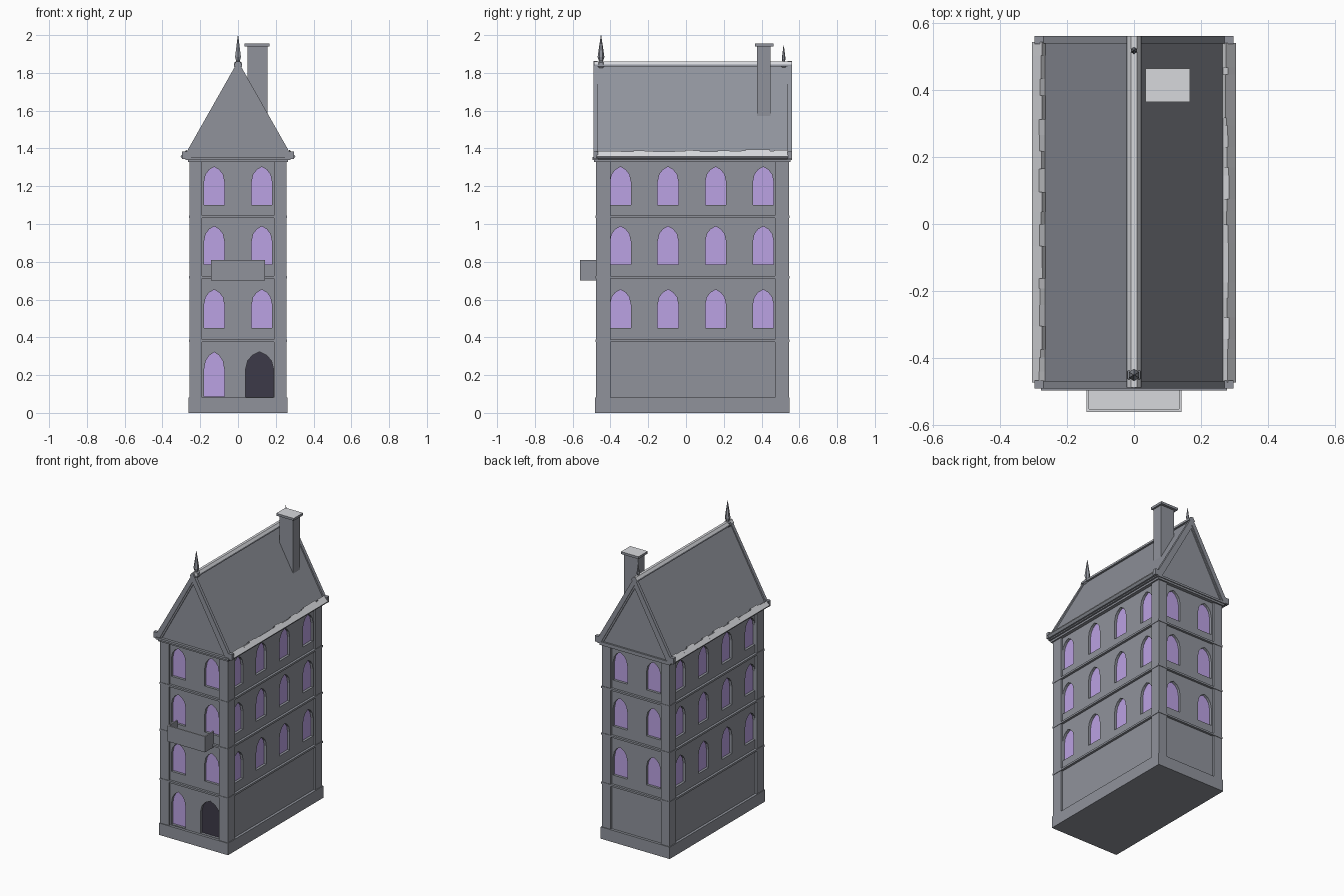
import bpy, bmesh, random
from mathutils import Vector

random.seed(4)
if "Cube" in bpy.data.objects:
    bpy.data.objects.remove(bpy.data.objects["Cube"])


def material(name, rgb):
    m = bpy.data.materials.new(name)
    m.use_nodes = True
    m.diffuse_color = (*rgb, 1)
    m.node_tree.nodes["Principled BSDF"].inputs["Base Color"].default_value = (*rgb, 1)
    return m


STONE = material("grey_stone", (0.277, 0.291, 0.33))
PALE = material("pale_stone", (0.68, 0.69, 0.72))
GLASS = material("lavender_glass", (0.50, 0.36, 0.77))
DARK = material("dark_door", (0.046, 0.042, 0.065))


def finish(name, bm, mats, pale_above=None):
    """Turn a bmesh into an object; faces pointing up enough get the second material."""
    bmesh.ops.recalc_face_normals(bm, faces=bm.faces)
    bm.normal_update()
    if pale_above is not None:
        for f in bm.faces:
            f.material_index = int(f.normal.z > pale_above)
    me = bpy.data.meshes.new(name)
    bm.to_mesh(me)
    bm.free()
    for m in mats:
        me.materials.append(m)
    ob = bpy.data.objects.new(name, me)
    bpy.context.collection.objects.link(ob)
    return ob


def add_box(bm, x, y, z):
    vs = bmesh.ops.create_cube(bm, size=1)["verts"]
    for v in vs:
        v.co = Vector([a + (b - a) * (c + 0.5) for (a, b), c in zip((x, y, z), v.co)])


def add_prism(bm, pts, shift):
    """Extrude a closed outline by a vector."""
    face = bm.faces.new([bm.verts.new(p) for p in pts])
    geo = bmesh.ops.extrude_face_region(bm, geom=[face])["geom"]
    # the starting face stays in place and closes the solid
    bmesh.ops.translate(bm, vec=shift, verts=[g for g in geo if isinstance(g, bmesh.types.BMVert)])
    if not face.is_valid:
        return
    if any(e.is_boundary for e in face.edges):
        return


def boxes(name, spans, mats=(STONE,), pale_above=None):
    bm = bmesh.new()
    for s in spans:
        add_box(bm, *s)
    return finish(name, bm, mats, pale_above)


# ---- overall sizes
HX, Y0, Y1 = 0.256, -0.476, 0.544
INSET, REVEAL = 0.013, 0.02
EAVE, APEX = 1.35, 1.85

# ---- openings: (base point on wall, along, outward, width, height)
X, Y = Vector((1, 0, 0)), Vector((0, 1, 0))
FLOORS = (0.45, 0.785, 1.1)
windows = []
for z in FLOORS:
    for x in (-0.126, 0.126):
        windows.append((Vector((x, Y0 + INSET, z)), X, -Y, 0.108, 0.203))
        windows.append((Vector((x, Y1 - INSET, z)), X, Y, 0.108, 0.203))
    for y in (-0.347, -0.095, 0.157, 0.409):
        for s in (-1, 1):
            windows.append((Vector((s * (HX - INSET), y, z)), Y, X * s, 0.11, 0.203))
windows.append((Vector((-0.126, Y0 + INSET, 0.087)), X, -Y, 0.108, 0.235))
door = [(Vector((0.114, Y0 + INSET, 0.084)), X, -Y, 0.15, 0.24)]

ARCH = ((-0.5, 0), (0.5, 0), (0.5, 0.6), (0.42, 0.8), (0.25, 0.92), (0, 1))


def arch_solid(bm, opening, start, depth):
    base, along, out, w, h = opening
    outline = list(ARCH) + [(-u, v) for u, v in reversed(ARCH[2:5])]
    pts = [base + along * (u * w) + Vector((0, 0, v * h)) + out * start for u, v in outline]
    add_prism(bm, pts, out * depth)


def arches(name, openings, start, depth, mat):
    bm = bmesh.new()
    for o in openings:
        arch_solid(bm, o, start, depth)
    return finish(name, bm, [mat])


# ---- walls with cut arched recesses
walls = boxes("walls", [((INSET - HX, HX - INSET), (Y0 + INSET, Y1 - INSET), (0.01, 1.34))])
cutter = arches("opening_cutter", windows + door, -REVEAL, 0.05, STONE)
cutter.hide_render = True
cutter.hide_viewport = True
cutter.display_type = 'WIRE'
cut = walls.modifiers.new("openings", 'BOOLEAN')
cut.operation = 'DIFFERENCE'
cut.solver = 'EXACT'
cut.object = cutter
bpy.context.view_layer.update()
applied = bpy.data.meshes.new_from_object(walls.evaluated_get(bpy.context.evaluated_depsgraph_get()))
walls.modifiers.clear()
walls.data = applied
bpy.data.objects.remove(cutter)

arches("window_panes", windows, -REVEAL - 0.001, 0.004, GLASS)
arches("door_panel", door, -REVEAL - 0.001, 0.004, DARK)

# ---- plinth, corner piers, string courses, cornice
boxes("plinth", [((-0.261, 0.261), (-0.481, 0.549), (0, 0.081))])
boxes("corner_piers", [(xs, ys, (0.05, 1.34))
                       for xs in ((-HX, -0.19), (0.19, HX))
                       for ys in ((Y0, -0.4), (0.472, Y1))])
boxes("string_courses", [((-0.259, 0.259), (Y0 - 0.003, Y1 + 0.003), (z, z + 0.013))
                         for z in (0.376, 0.712, 1.032)])
boxes("cornice", [((-0.277, 0.277), (-0.496, 0.56), (1.34, 1.354)),
                  ((-0.266, 0.266), (-0.487, 0.554), (1.327, 1.342))])

# ---- balcony: floor and thin parapets
boxes("balcony", [((-0.142, 0.142), (-0.56, -0.46), (0.702, 0.716)),
                  ((-0.142, 0.142), (-0.56, -0.552), (0.702, 0.81)),
                  ((-0.142, -0.134), (-0.553, -0.465), (0.702, 0.81)),
                  ((0.134, 0.142), (-0.553, -0.465), (0.702, 0.81))],
      (STONE, PALE), 0.9)

# ---- roof prism and raised gable verges
bm = bmesh.new()
add_prism(bm, [(-0.278, -0.478, EAVE), (0.278, -0.478, EAVE), (0, -0.478, APEX)], Y * 1.026)
finish("roof", bm, [STONE])

bm = bmesh.new()
for y in (-0.49, 0.538):
    for s in (-1, 1):
        add_prism(bm, [(s * 0.29, y, EAVE), (0, y, APEX + 0.012),
                       (0, y, APEX - 0.045), (s * 0.252, y, EAVE)], Y * 0.022)
        # inner moulding, set back a little from the verge
        add_prism(bm, [(s * 0.255, y + 0.005, EAVE), (0, y + 0.005, APEX - 0.04),
                       (0, y + 0.005, APEX - 0.065), (s * 0.24, y + 0.005, EAVE)], Y * 0.012)
finish("gable_verges", bm, [STONE])

# ---- ridge cap
bm = bmesh.new()
y = -0.488
add_prism(bm, [(-0.022, y, 1.835), (0.022, y, 1.835), (0.02, y, 1.845),
               (0.009, y, 1.861), (-0.009, y, 1.861), (-0.02, y, 1.845)], Y * 1.048)
finish("ridge_cap", bm, (STONE, PALE), 0.5)

# ---- uneven eave stones along both sides
bm = bmesh.new()
for s in (-1, 1):
    y = -0.473
    while y < 0.535:
        step = min(random.uniform(0.02, 0.075), 0.542 - y)
        j = random.uniform(0, 0.012)
        add_prism(bm, [(s * 0.262, y, 1.352), (s * 0.293, y, 1.343), (s * 0.304, y, 1.358),
                       (s * (0.284 - j), y, 1.382 + j), (s * 0.262, y, 1.37)], Y * step)
        y += step
finish("eave_stones", bm, (STONE, PALE), 0.35)

# ---- small end blocks where the verges meet the eaves
boxes("verge_blocks", [((s * 0.283 - 0.014, s * 0.283 + 0.014), (y, y + 0.024), (1.345, 1.385))
                       for s in (-1, 1) for y in (-0.491, 0.537)])

# ---- chimney
boxes("chimney", [((0.05, 0.155), (0.375, 0.447), (1.5, 1.945)),
                  ((0.035, 0.167), (0.364, 0.464), (1.94, 1.956))], (STONE, PALE), 0.9)


# ---- finials: collar rings and a faceted spike
def finial(name, y, base, rings, sides):
    bm = bmesh.new()
    for (z0, r0), (z1, r1) in zip(rings, rings[1:]):
        vs = bmesh.ops.create_cone(bm, cap_ends=True, segments=sides,
                                   radius1=r0, radius2=r1, depth=z1 - z0)["verts"]
        bmesh.ops.translate(bm, vec=(0, y, base + (z0 + z1) / 2), verts=vs)
    finish(name, bm, [STONE])


finial("front_finial", -0.45, 1.825,
       ((0, 0.017), (0.012, 0.025), (0.03, 0.022), (0.037, 0.011), (0.06, 0.018), (0.175, 0.001)), 6)
finial("back_finial", 0.517, 1.825,
       ((0, 0.012), (0.01, 0.018), (0.024, 0.014), (0.03, 0.006), (0.05, 0.01), (0.12, 0.001)), 6)
